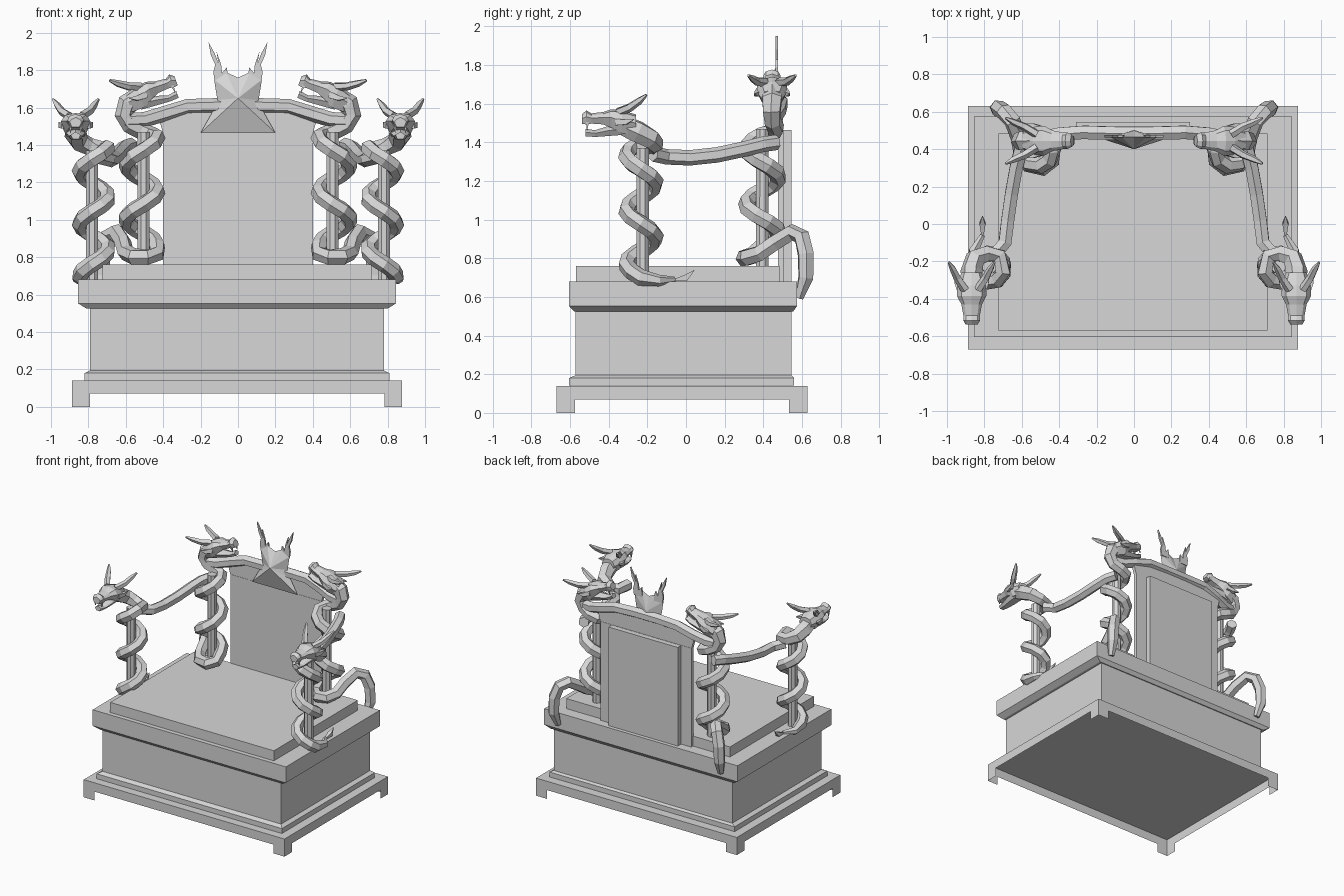
import bpy, bmesh, math
from mathutils import Vector, Matrix

if "Cube" in bpy.data.objects:
    bpy.data.objects.remove(bpy.data.objects["Cube"])

stone = bpy.data.materials.new("grey_stone")
stone.use_nodes = True
stone.diffuse_color = (0.68, 0.68, 0.68, 1)
stone.node_tree.nodes["Principled BSDF"].inputs["Base Color"].default_value = (0.68, 0.68, 0.68, 1)


def finish(name, bm):
    bmesh.ops.recalc_face_normals(bm, faces=bm.faces)
    mesh = bpy.data.meshes.new(name)
    bm.to_mesh(mesh)
    bm.free()
    mesh.materials.append(stone)
    ob = bpy.data.objects.new(name, mesh)
    bpy.context.collection.objects.link(ob)
    return ob


def skin(bm, rings):
    """Join rings of points with quads and close both ends."""
    rings = [[bm.verts.new(p) for p in ring] for ring in rings]
    n = len(rings[0])
    for a, b in zip(rings, rings[1:]):
        for i in range(n):
            j = (i + 1) % n
            bm.faces.new((a[i], a[j], b[j], b[i]))
    bm.faces.new(rings[0])
    bm.faces.new(rings[-1])


def tiers(name, levels):
    """Stack of rectangles: half width, front y, back y, height."""
    bm = bmesh.new()
    skin(bm, [[(-w, f, z), (w, f, z), (w, b, z), (-w, b, z)] for w, f, b, z in levels])
    finish(name, bm).location.x = -0.005


def box(name, x, y, z, sx, sy, sz):
    bm = bmesh.new()
    bmesh.ops.create_cube(bm, size=1, matrix=Matrix.Translation((x, y, z)) @ Matrix.Diagonal((sx, sy, sz, 1)))
    finish(name, bm)


def mirrored(points):
    """Close a right-hand outline with its mirror image."""
    return points + [(-p[0], *p[1:]) for p in reversed(points) if p[0] > 0]


def plate(name, outline, y0, y1):
    bm = bmesh.new()
    skin(bm, [[(x, y, z) for x, z in outline] for y in (y0, y1)])
    finish(name, bm)


def tube_rings(path, radii, sides=6):
    """Rings along a path, turned as little as possible between points."""
    pts = [Vector(p) for p in path]
    rings = []
    for i, p in enumerate(pts):
        t = (pts[min(i + 1, len(pts) - 1)] - pts[max(i - 1, 0)]).normalized()
        if i == 0:
            side = t.cross(Vector((0, 0, 1))).normalized()
        else:
            side = (side - t * side.dot(t)).normalized()
        up = side.cross(t)
        angles = [2 * math.pi * (k + 0.5) / sides for k in range(sides)]
        rings.append([p + (side * math.cos(a) + up * math.sin(a)) * radii[i] for a in angles])
    return rings


def tube(name, path, radii, sx, sides=6):
    bm = bmesh.new()
    if not isinstance(radii, list):
        radii = [radii] * len(path)
    skin(bm, tube_rings([(p[0] * sx, p[1], p[2]) for p in path], radii, sides))
    finish(name, bm)


def coil(cx, cy, r, start, turns, z, pitch, steps=9):
    out = []
    for i in range(round(turns * steps) + 1):
        a = math.radians(start) - 2 * math.pi * i / steps
        out.append((cx + r * math.cos(a), cy + r * math.sin(a), z + pitch * i / steps))
    return out


def head(name, matrix):
    """Horned head in a local frame: +x forward, z up."""
    def section(u, w, lo, hi):
        mid = lo + (hi - lo) * 0.55
        return [(u, 0, hi), (u, w * 0.7, hi - 0.01), (u, w, mid), (u, w * 0.6, lo),
                (u, -w * 0.6, lo), (u, -w, mid), (u, -w * 0.7, hi - 0.01)]
    bm = bmesh.new()
    # Skull and upper jaw
    skin(bm, [section(*s) for s in ((-0.05, 0.055, -0.06, 0.04), (0.02, 0.08, -0.06, 0.06),
                                    (0.075, 0.078, -0.03, 0.066), (0.12, 0.055, -0.012, 0.052),
                                    (0.18, 0.044, -0.008, 0.045), (0.205, 0.045, -0.012, 0.06),
                                    (0.228, 0.032, -0.01, 0.042))])
    # Lower jaw
    skin(bm, [section(*s) for s in ((0.0, 0.055, -0.065, -0.01), (0.09, 0.048, -0.072, -0.02),
                                    (0.16, 0.036, -0.077, -0.042), (0.21, 0.026, -0.074, -0.035))])
    for s in (-1, 1):
        # Horn, cheek frill and fang
        skin(bm, tube_rings([(0.04, s * 0.035, 0.05), (-0.02, s * 0.075, 0.075),
                             (-0.07, s * 0.1, 0.11), (-0.105, s * 0.122, 0.14)],
                            [0.024, 0.022, 0.018, 0.007], 5))
        skin(bm, tube_rings([(0.05, s * 0.06, 0.0), (0.0, s * 0.08, 0.0),
                             (-0.04, s * 0.09, 0.015)], [0.024, 0.018, 0.003], 4))
        skin(bm, tube_rings([(0.2, s * 0.028, 0.0), (0.202, s * 0.028, -0.04)], [0.011, 0.002], 4))
    bm.transform(matrix)
    finish(name, bm)


# Plinth: hollow shell whose four thin walls are cut away between the corner feet
bm = bmesh.new()
w, front, back, foot = 0.883, -0.67, 0.63, 0.096
corners = [Vector(c) for c in ((-w, front, 0), (w, front, 0), (w, back, 0), (-w, back, 0))]
deck = Vector((0, 0, 0.14))
arch = deck / 2
bm.faces.new([bm.verts.new(c + deck) for c in corners])
for i, a in enumerate(corners):
    b = corners[(i + 1) % 4]
    step = (b - a).normalized() * foot
    wall = [a, a + step, a + step + arch, b - step + arch, b - step, b, b + deck, a + deck]
    bm.faces.new([bm.verts.new(p) for p in wall])
bmesh.ops.remove_doubles(bm, verts=bm.verts, dist=0.001)
finish("plinth", bm).location.x = -0.005

# Base body with overhanging slab, and the seat
tiers("base_body", [(0.815, -0.605, 0.56, 0.141), (0.815, -0.605, 0.56, 0.18), (0.785, -0.572, 0.547, 0.195),
                    (0.785, -0.572, 0.547, 0.525), (0.805, -0.58, 0.555, 0.525),
                    (0.85, -0.605, 0.575, 0.553), (0.85, -0.605, 0.575, 0.68)])
tiers("seat", [(0.72, -0.57, 0.483, 0.68), (0.72, -0.57, 0.483, 0.76)])

# Backrest: front panel, narrower rear panel and the piece under the crest
box("backrest", 0, 0.49, 1.073, 0.8, 0.03, 0.786)
box("backrest_rear_panel", -0.005, 0.525, 1.072, 0.61, 0.042, 0.784)
plate("backrest_top", mirrored([(0.4, 1.46), (0.42, 1.53), (0.27, 1.6)]), 0.477, 0.503)

# Crest rail
tube("crest_rail", mirrored([(0.61, 0.44, 1.53), (0.5, 0.46, 1.535), (0.4, 0.48, 1.565),
                             (0.27, 0.49, 1.605), (0.1, 0.485, 1.61)]), 0.041, 1)

# Crown: faceted bulging body with a thin crest of flames above it
bm = bmesh.new()
body = mirrored([(0.2, 1.465), (0.135, 1.58), (0.11, 1.64), (0.128, 1.75), (0.065, 1.79), (0, 1.76)])
rim = [bm.verts.new((x, 0.465, z)) for x, z in body]
for depth in (0.4, 0.5):
    hub = bm.verts.new((0, depth, 1.65))
    for i, v in enumerate(rim):
        bm.faces.new((v, rim[(i + 1) % len(rim)], hub))
finish("crown_body", bm)
for side, sx in (("left", 1), ("right", -1)):
    flames = [(0.05, 1.74), (0.125, 1.74), (0.132, 1.79), (0.122, 1.83), (0.145, 1.88), (0.158, 1.95),
              (0.125, 1.89), (0.105, 1.84), (0.115, 1.9), (0.09, 1.83), (0.085, 1.785), (0.06, 1.815)]
    plate(f"{side}_flames", [(x * sx, z) for x, z in flames], 0.462, 0.476)

for side, sx in (("left", 1), ("right", -1)):
    # Columns
    for end, x, y, lo, hi in (("front", 0.78, -0.225, 0.68, 1.37), ("back", 0.505, 0.395, 0.76, 1.47)):
        tube(f"{end}_{side}_column", [(x, y, lo), (x, y + 0.0001, hi)], 0.035, sx, 8)

    # Front serpent: tail on the slab, coil, neck, head
    body = [(0.81, -0.06, 0.69), (0.855, -0.14, 0.685)]
    body += coil(0.77, -0.233, 0.076, 0, 2.5, 0.7, 0.28)
    body += [(0.72, -0.17, 1.375), (0.79, -0.16, 1.39), (0.85, -0.185, 1.42), (0.868, -0.25, 1.455), (0.868, -0.33, 1.49)]
    widths = [0.015, 0.03] + [0.044] * (len(body) - 6) + [0.047, 0.055, 0.06, 0.055]
    tube(f"front_{side}_serpent", body, widths, sx)
    tube(f"front_{side}_tail_fin", [(0.81, -0.07, 0.685), (0.81, 0.0, 0.7), (0.81, 0.045, 0.74)],
         [0.006, 0.022, 0.001], sx, 4)
    head(f"front_{side}_serpent_head", Matrix.Translation((sx * 0.868, -0.31, 1.505)) @ Matrix.Rotation(-math.pi / 2, 4, "Z"))

    # Back serpent: arched tail behind the slab, flat first turn, coil, neck, head
    body = [(0.715, 0.585, 0.595), (0.73, 0.62, 0.7), (0.725, 0.62, 0.82), (0.695, 0.6, 0.91), (0.65, 0.55, 0.935),
            (0.615, 0.46, 0.88), (0.6, 0.38, 0.825), (0.56, 0.315, 0.805), (0.49, 0.3, 0.8), (0.435, 0.345, 0.815)]
    body += coil(0.515, 0.395, 0.083, 180, 2, 0.86, 0.29)
    body += [(0.465, 0.455, 1.455), (0.52, 0.465, 1.475), (0.58, 0.45, 1.505),
             (0.61, 0.445, 1.56), (0.59, 0.445, 1.62), (0.53, 0.445, 1.66)]
    widths = [0.024, 0.042] + [0.045] * (len(body) - 5) + [0.05, 0.057, 0.052]
    tube(f"back_{side}_serpent", body, widths, sx)
    turn = Matrix.Rotation(math.pi if sx > 0 else 0, 4, "Z") @ Matrix.Rotation(math.radians(-20), 4, "Y")
    head(f"back_{side}_serpent_head", Matrix.Translation((sx * 0.54, 0.445, 1.65)) @ turn)

    # Arm rail
    tube(f"{side}_arm_rail", [(0.75, -0.17, 1.34), (0.69, -0.1, 1.325), (0.675, 0.02, 1.32), (0.655, 0.16, 1.335),
                              (0.63, 0.3, 1.365), (0.605, 0.4, 1.39), (0.57, 0.47, 1.4)], 0.04, sx)
